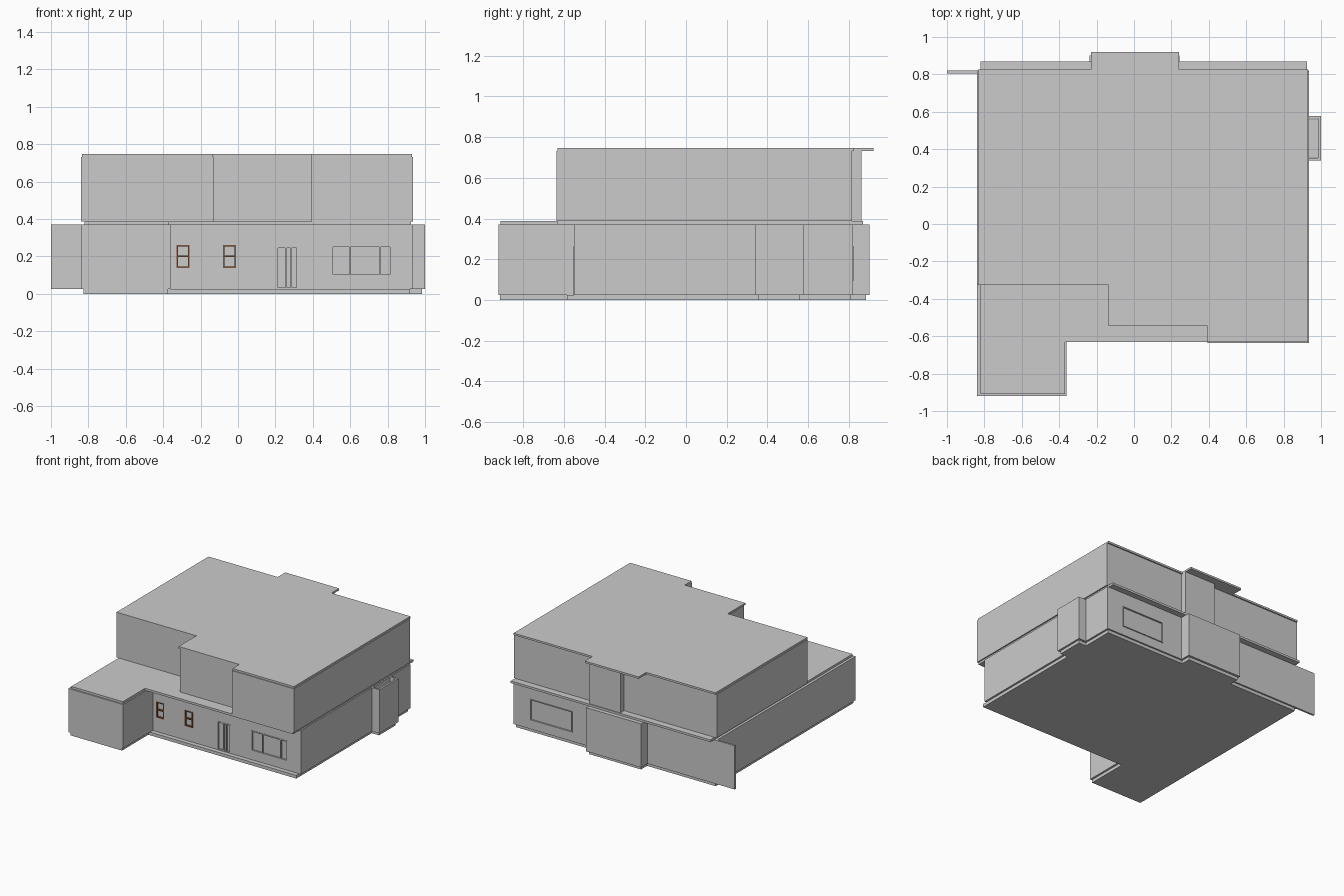
import bpy, bmesh

if "Cube" in bpy.data.objects:
    bpy.data.objects.remove(bpy.data.objects["Cube"])


def prism(name, outline, z0, z1):
    """Extrude a plan outline from z0 to z1."""
    bm = bmesh.new()
    face = bm.faces.new([bm.verts.new((x, y, z0)) for x, y in outline])
    ext = bmesh.ops.extrude_face_region(bm, geom=[face])
    verts = [g for g in ext["geom"] if isinstance(g, bmesh.types.BMVert)]
    bmesh.ops.translate(bm, verts=verts, vec=(0, 0, z1 - z0))
    bmesh.ops.recalc_face_normals(bm, faces=bm.faces)
    mesh = bpy.data.meshes.new(name)
    bm.to_mesh(mesh)
    bm.free()
    obj = bpy.data.objects.new(name, mesh)
    bpy.context.collection.objects.link(obj)
    return obj


def box(name, x0, x1, y0, y1, z0, z1, mat=None):
    obj = prism(name, [(x0, y0), (x1, y0), (x1, y1), (x0, y1)], z0, z1)
    if mat:
        obj.data.materials.append(mat)
    return obj


def frame(name, x0, x1, z0, z1, y0, y1, t, mat=None, posts=(), rails=()):
    """Rectangular frame in an x-z wall, with optional mullions and rails."""
    for x in (x0, x1 - t, *posts):
        box(name + "_post", x, x + t, y0, y1, z0, z1, mat)
    for z in (z0, z1 - t, *rails):
        box(name + "_rail", x0 + t, x1 - t, y0, y1, z, z + t, mat)


def recess(wall, x0, x1, z0, z1, y0, y1):
    cutter = box("opening_cutter", x0, x1, y0, y1, z0, z1)
    cutter.hide_render = True
    cutter.hide_set(True)
    cutter.display_type = "WIRE"
    mod = wall.modifiers.new("opening", "BOOLEAN")
    mod.operation = "DIFFERENCE"
    mod.solver = "EXACT"
    mod.object = cutter


brown = bpy.data.materials.new("brown_frame")
brown.diffuse_color = (0.22, 0.09, 0.04, 1)
brown.use_nodes = True
brown.node_tree.nodes["Principled BSDF"].inputs["Base Color"].default_value = brown.diffuse_color

# Foundation
prism("foundation", [(-.825, -.913), (-.375, -.913), (-.375, -.585), (.92, -.585),
                     (.92, .808), (.228, .808), (.228, .883), (-.225, .883),
                     (-.225, .808), (-.825, .808)], 0, .025)
box("side_bay_foundation", .92, .985, .355, .56, 0, .025)

# Ground floor with front wing and rear bay
ground = prism("ground_floor_walls", [(-.84, -.92), (-.36, -.92), (-.36, -.55), (.935, -.55),
                                      (.935, .82), (.243, .82), (.243, .90), (-.238, .90),
                                      (-.238, .82), (-.84, .82)], .025, .37)

# Fence wall and open-topped side bay
box("fence_wall", -1, -.84, .805, .82, .025, .37)
prism("side_bay_walls", [(.935, .34), (1, .34), (1, .577), (.935, .577), (.935, .565),
                         (.985, .565), (.985, .352), (.935, .352)], .025, .37)

# Slab between floors, overhanging front and back
prism("floor_slab", [(-.82, -.91), (-.37, -.91), (-.37, -.632), (.925, -.632),
                     (.925, .868), (-.82, .868)], .37, .387)

# Upper floor with stepped front and rear bay
prism("upper_floor_walls", [(-.84, -.32), (-.13, -.32), (-.13, -.54), (.393, -.54),
                            (.393, -.636), (.935, -.636), (.935, .815), (.24, .815),
                            (.24, .862), (-.03, .862), (-.03, .815), (-.84, .815)], .387, .732)

# Roof with rear canopy
prism("roof", [(-.835, -.325), (-.137, -.325), (-.137, -.546), (.393, -.546),
               (.393, -.63), (.93, -.63), (.93, .825), (.24, .825), (.24, .92),
               (-.23, .92), (-.23, .825), (-.835, .825)], .732, .747)

# Two small brown front windows
for x in (-.33, -.08):
    recess(ground, x, x + .07, .137, .262, -.60, -.535)
    frame("small_window", x, x + .07, .137, .262, -.553, -.538, .008, brown, rails=(.196,))

# Front door
recess(ground, .205, .32, .0255, .252, -.60, -.54)
frame("front_door", .205, .32, .0255, .252, -.552, -.539, .008, posts=(.255, .28))

# Wide front window
recess(ground, .50, .82, .095, .257, -.60, -.54)
frame("wide_window", .50, .82, .095, .257, -.553, -.539, .008, posts=(.595, .755))

# Rear window
recess(ground, .42, .79, .095, .262, .812, .86)
frame("rear_window", .42, .79, .095, .262, .811, .825, .006)
